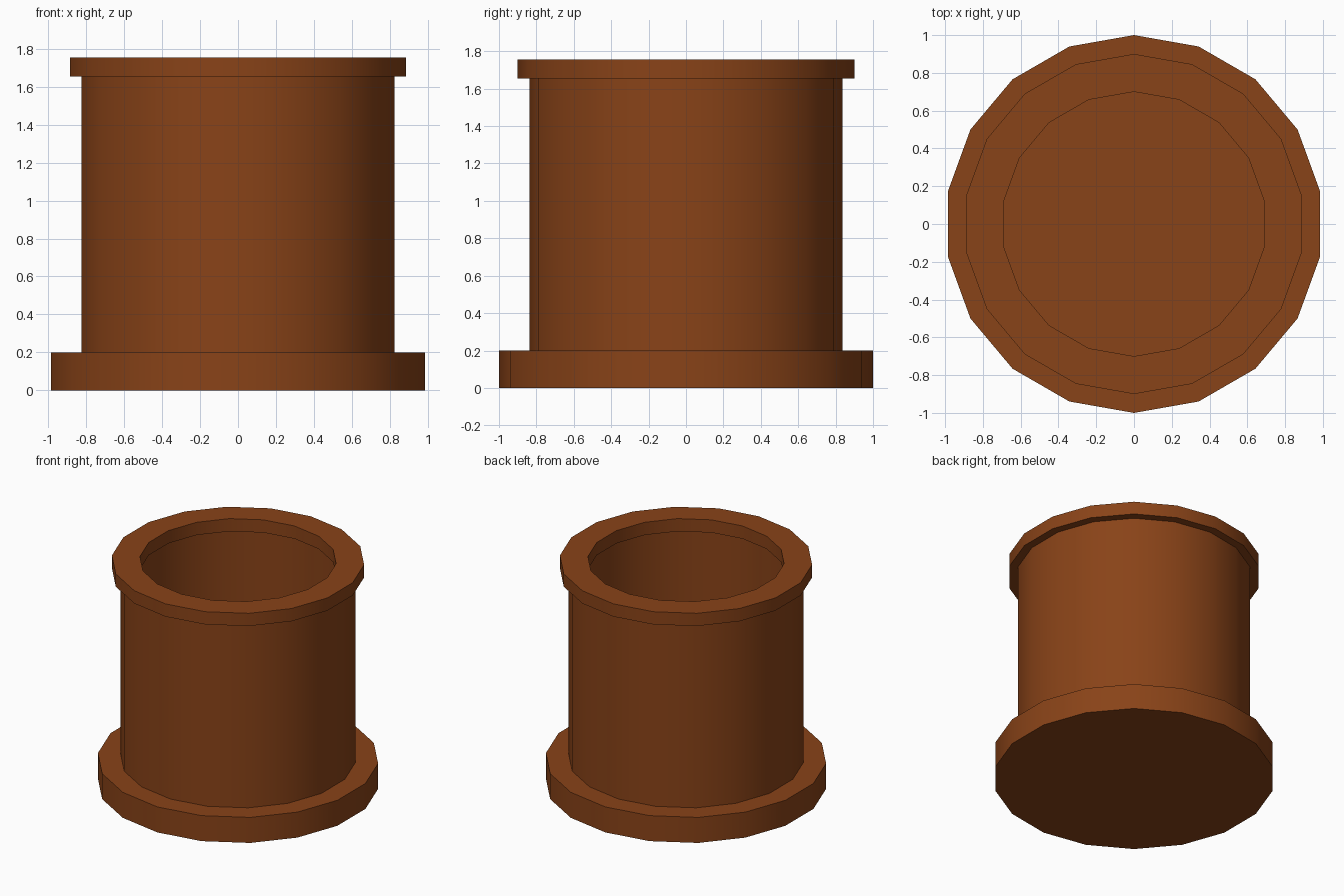
import bpy, bmesh, math

if "Cube" in bpy.data.objects:
    bpy.data.objects.remove(bpy.data.objects["Cube"])

SIDES = 18

clay = bpy.data.materials.new("brown_clay")
clay.diffuse_color = (0.25, 0.056, 0.009, 1)
clay.use_nodes = True
clay.node_tree.nodes["Principled BSDF"].inputs["Base Color"].default_value = clay.diffuse_color


def lathe(name, profile, closed=False):
    """Spin (radius, z) points into an 18-sided part; radius 0 makes a cap."""
    bm = bmesh.new()
    rings = []
    for r, z in profile:
        if r == 0:
            rings.append([bm.verts.new((0, 0, z))] * SIDES)
        else:
            rings.append([bm.verts.new((r * math.cos(a), r * math.sin(a), z))
                          for a in (math.pi / 2 + math.tau * i / SIDES for i in range(SIDES))])
    pairs = list(zip(rings, rings[1:]))
    if closed:
        pairs.append((rings[-1], rings[0]))
    for lo, hi in pairs:
        for i in range(SIDES):
            j = (i + 1) % SIDES
            corners = list(dict.fromkeys((lo[i], lo[j], hi[j], hi[i])))
            bm.faces.new(corners)
    bmesh.ops.recalc_face_normals(bm, faces=bm.faces)
    mesh = bpy.data.meshes.new(name)
    bm.to_mesh(mesh)
    bm.free()
    mesh.materials.append(clay)
    obj = bpy.data.objects.new(name, mesh)
    bpy.context.collection.objects.link(obj)
    bpy.ops.object.select_all(action='DESELECT')
    obj.select_set(True)
    bpy.context.view_layer.objects.active = obj
    bpy.ops.object.shade_smooth_by_angle(angle=math.radians(30))
    return obj


# Solid foot, its top forms the floor of the pot
lathe("base", [(0, 0), (1.0, 0), (1.0, 0.2), (0, 0.2)])
# Hollow wall
lathe("body", [(0.8, 0.2), (0.838, 0.2), (0.838, 1.655), (0.8, 1.655)], closed=True)
# Rim overhanging the wall inside and out
lathe("rim", [(0.7, 1.655), (0.9, 1.655), (0.9, 1.755), (0.7, 1.755)], closed=True)
